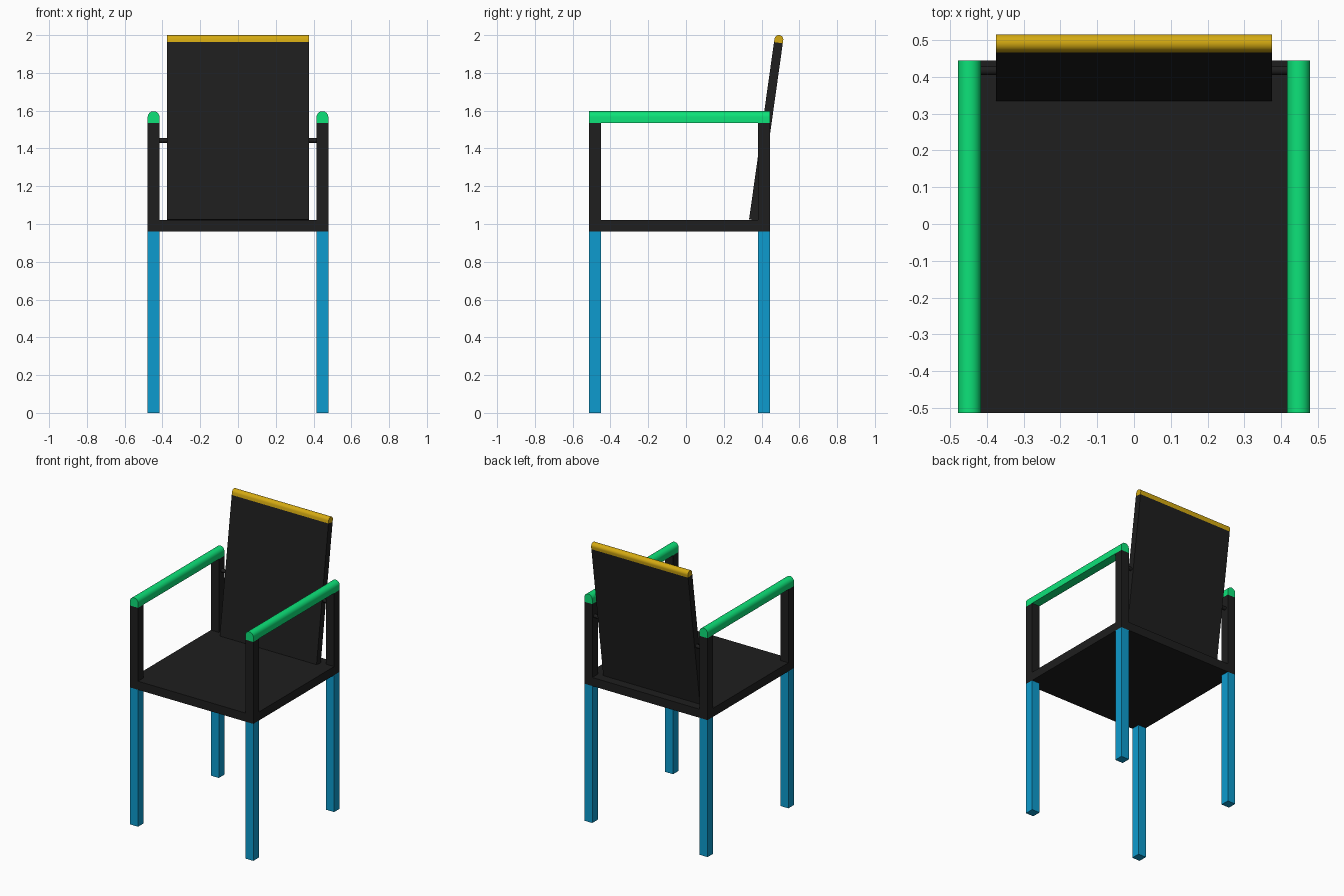
import bpy, math
from mathutils import Vector

if "Cube" in bpy.data.objects:
    bpy.data.objects.remove(bpy.data.objects["Cube"])


def material(name, rgb):
    m = bpy.data.materials.new(name)
    m.diffuse_color = (*rgb, 1)
    m.use_nodes = True
    m.node_tree.nodes["Principled BSDF"].inputs["Base Color"].default_value = m.diffuse_color
    return m


BLACK = material("black", (0.013, 0.013, 0.013))
BLUE = material("blue", (0.004, 0.33, 0.62))
GREEN = material("green", (0.004, 0.76, 0.19))
YELLOW = material("yellow", (0.66, 0.40, 0.006))


def make(name, verts, faces, mat, smooth=False):
    me = bpy.data.meshes.new(name)
    me.from_pydata(verts, [], faces)
    me.materials.append(mat)
    ob = bpy.data.objects.new(name, me)
    bpy.context.collection.objects.link(ob)
    bpy.ops.object.select_all(action='DESELECT')
    ob.select_set(True)
    bpy.context.view_layer.objects.active = ob
    bpy.ops.object.mode_set(mode='EDIT')
    bpy.ops.mesh.select_all(action='SELECT')
    bpy.ops.mesh.normals_make_consistent(inside=False)
    bpy.ops.object.mode_set(mode='OBJECT')
    if smooth:
        bpy.ops.object.shade_smooth_by_angle(angle=math.radians(30))
    return ob


def prism(name, profile, offset, mat, smooth=False):
    """Extrude a closed 3D outline along offset."""
    n = len(profile)
    base = [Vector(p) for p in profile]
    verts = base + [p + Vector(offset) for p in base]
    faces = [tuple(range(n)), tuple(range(n, 2 * n))]
    faces += [(i, (i + 1) % n, n + (i + 1) % n, n + i) for i in range(n)]
    return make(name, verts, faces, mat, smooth)


def box(name, x0, x1, y0, y1, z0, z1, mat):
    outline = [(x0, y0, z0), (x1, y0, z0), (x1, y1, z0), (x0, y1, z0)]
    return prism(name, outline, (0, 0, z1 - z0), mat)


def d_profile(r, stem, steps=16):
    """Half-round top over a rectangular stem, as (across, up) pairs."""
    arc = [(r * math.cos(math.pi * i / steps), r * math.sin(math.pi * i / steps))
           for i in range(steps + 1)]
    return arc + [(-r, -stem), (r, -stem)]


X0, X1 = 0.416, 0.478            # inner and outer side of the legs
Y0, Y1, T = -0.513, 0.444, 0.062  # front, rear, bar thickness
SEAT_LOW, SEAT_TOP, ARM = 0.96, 1.02, 1.534

# Seat
box("seat", -X1, X1, Y0, Y1, SEAT_LOW, SEAT_TOP, BLACK)

# Legs, arm posts and armrests
for side, s in (("left", -1), ("right", 1)):
    xa, xb = sorted((s * X0, s * X1))
    for end, ya in (("front", Y0), ("rear", Y1 - T)):
        box(f"{end}_leg_{side}", xa, xb, ya, ya + T, 0, SEAT_LOW, BLUE)
        box(f"{end}_arm_post_{side}", xa, xb, ya, ya + T, SEAT_TOP, ARM, BLACK)
    xc, r = (xa + xb) / 2, (xb - xa) / 2
    outline = [(xc + u, Y0, ARM + 0.032 + v) for u, v in d_profile(r, 0.032)]
    prism(f"armrest_{side}", outline, (0, Y1 - Y0, 0), GREEN, True)

# Leaning backrest with half-round top cap
TILT, R, HALF = math.radians(8), 0.0235, 0.375
CY, CZ = 0.4915, 1.9765


def lean(u, v):
    c, s = math.cos(TILT), math.sin(TILT)
    return (-HALF, CY + u * c + v * s, CZ - u * s + v * c)


prism("backrest_cap", [lean(u, v) for u, v in d_profile(R, 0.017)],
      (2 * HALF, 0, 0), YELLOW, True)
panel = [(-R, -0.017), (R, -0.017), (R, -0.965), (-R, -0.965)]
prism("backrest", [lean(u, v) for u, v in panel], (2 * HALF, 0, 0), BLACK)

# Rod joining the backrest to the rear posts
rod = [(-0.43, 0.417 + 0.0125 * math.cos(a), 1.442 + 0.0125 * math.sin(a))
       for a in (math.tau * i / 16 for i in range(16))]
prism("back_support_rod", rod, (0.86, 0, 0), BLACK, True)
